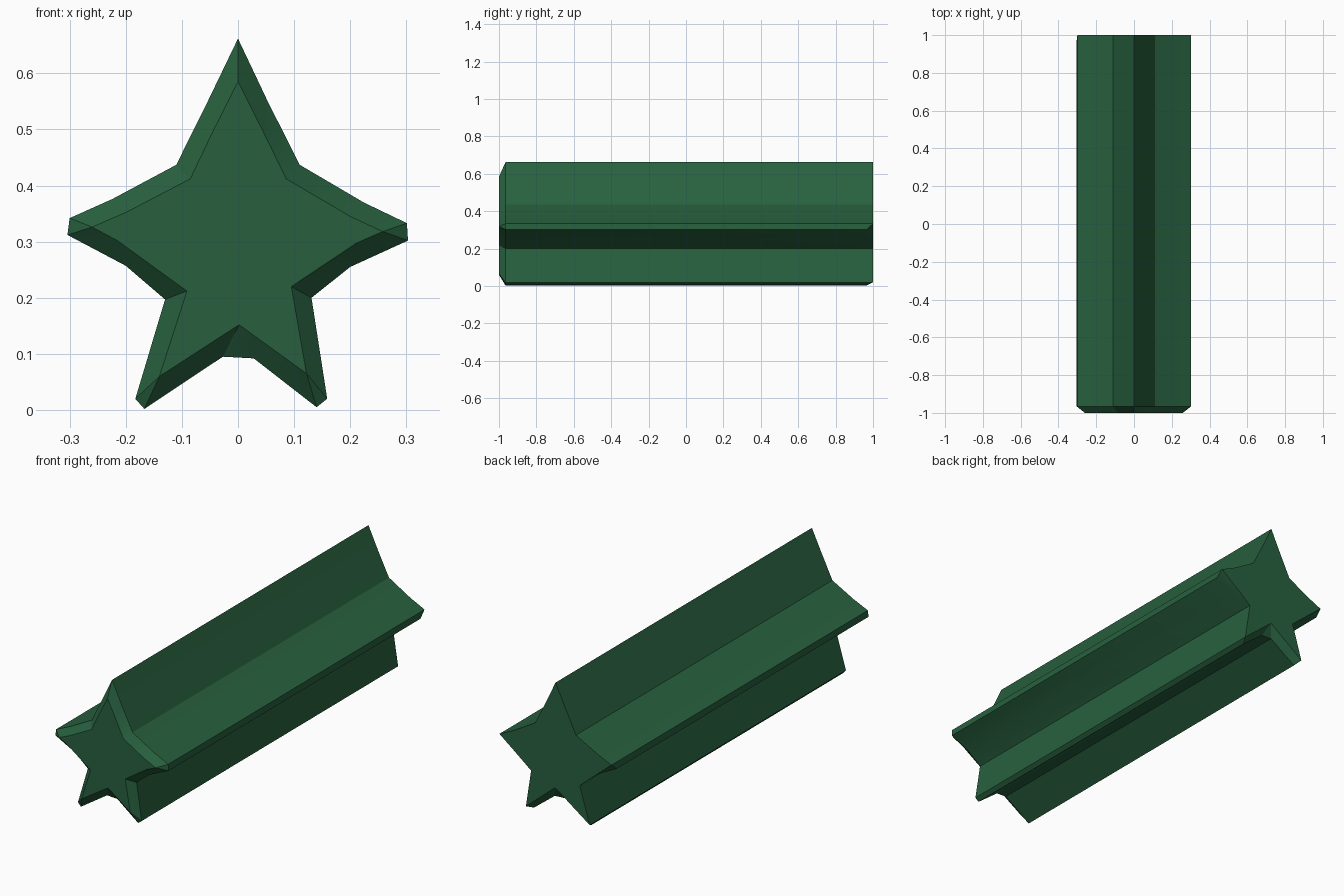
import bpy
import bmesh
import math

cube = bpy.data.objects.get("Cube")
if cube:
    bpy.data.objects.remove(cube)

green = bpy.data.materials.new("dark_green")
green.use_nodes = True
colour = (0.021, 0.118, 0.049, 1)
green.diffuse_color = colour
green.node_tree.nodes["Principled BSDF"].inputs["Base Color"].default_value = colour

# Star outline, clockwise from the top point: blunt arms, blunt feet, flat crotch
body = [(0, .662), (.053, .55), (.11, .437), (.224, .37), (.301, .333), (.303, .302),
        (.2, .255), (.131, .2), (.159, .02), (.14, .005), (.028, .092), (-.027, .095),
        (-.167, .002), (-.183, .02), (-.13, .197), (-.2, .257), (-.304, .312),
        (-.3, .342), (-.224, .376), (-.11, .437), (-.054, .55)]

# Smaller front outline; each blunt end closes to one point
front = [(0, .585), (.043, .5), (.086, .412), (.2, .345), (.258, .318), (.258, .318),
         (.21, .297), (.095, .22), (.122, .065), (.122, .065), (.002, .152), (.002, .152),
         (-.14, .06), (-.14, .06), (-.091, .212), (-.215, .302), (-.26, .326),
         (-.26, .326), (-.2, .352), (-.085, .412), (-.043, .5)]

# Back outline keeps the full size, with only the blunt ends closed
back = list(body)
for kept, closed in ((4, 5), (8, 9), (13, 12), (17, 16)):
    back[closed] = body[kept]
back[10] = back[11] = front[10]

# Loft the four outlines along the length and cap both ends
bm = bmesh.new()
rings = [[bm.verts.new((x, y, z)) for x, z in outline]
         for y, outline in ((-1, front), (-.965, body), (.965, body), (1, back))]
for a, b in zip(rings, rings[1:]):
    for i in range(len(body)):
        j = (i + 1) % len(body)
        bm.faces.new((a[i], a[j], b[j], b[i]))
bm.faces.new(rings[0])
bm.faces.new(rings[-1])
bmesh.ops.remove_doubles(bm, verts=bm.verts, dist=.0005)
bmesh.ops.recalc_face_normals(bm, faces=bm.faces)

mesh = bpy.data.meshes.new("star_bar")
bm.to_mesh(mesh)
bm.free()
mesh.materials.append(green)
star = bpy.data.objects.new("star_bar", mesh)
bpy.context.collection.objects.link(star)

# Soften the gently bent sides, keep the corners sharp
bpy.ops.object.select_all(action="DESELECT")
star.select_set(True)
bpy.context.view_layer.objects.active = star
bpy.ops.object.shade_smooth_by_angle(angle=math.radians(25))
